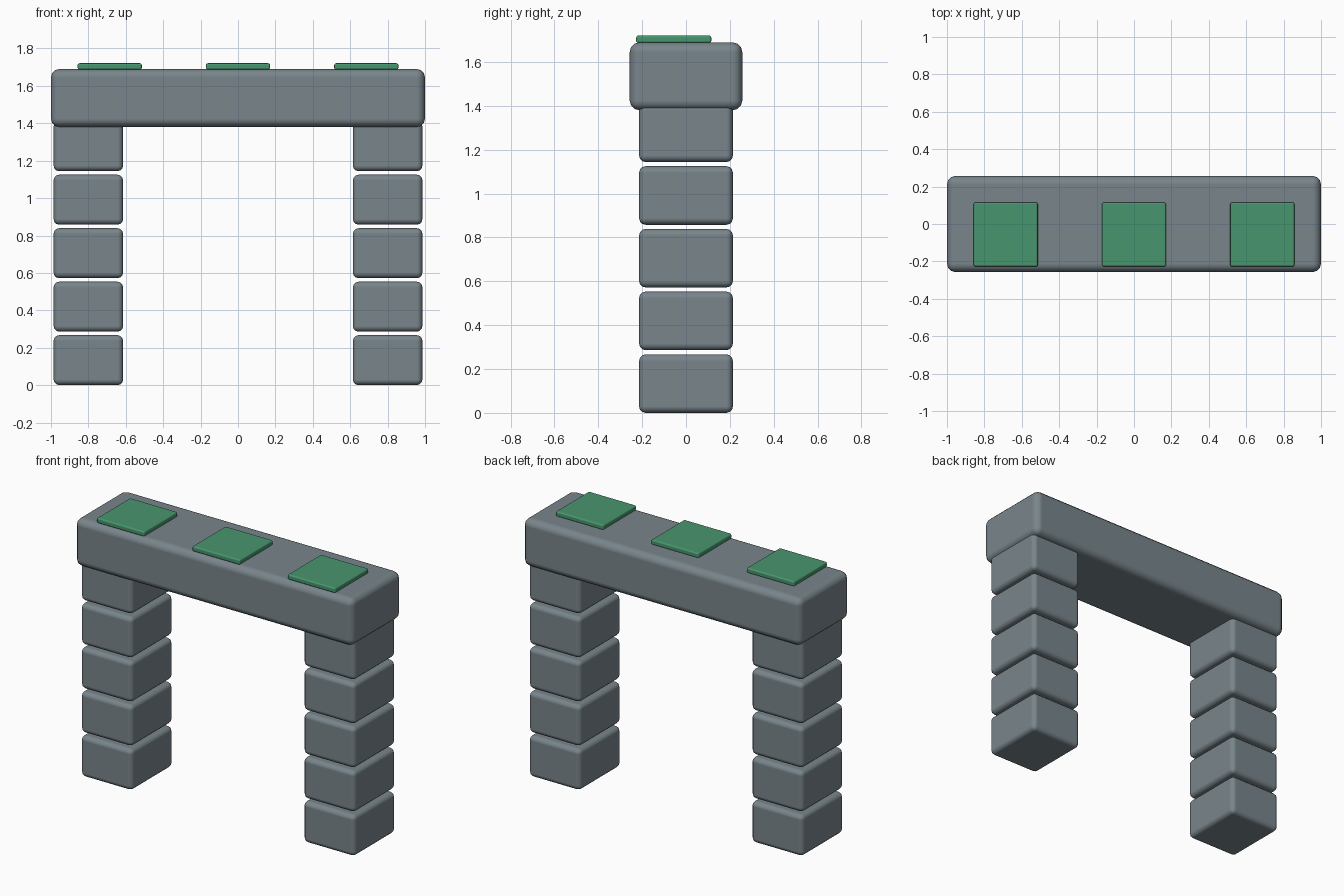
import bpy

if "Cube" in bpy.data.objects:
    bpy.data.objects.remove(bpy.data.objects["Cube"])


def make_material(name, color):
    mat = bpy.data.materials.new(name)
    mat.diffuse_color = (*color, 1)
    mat.use_nodes = True
    mat.node_tree.nodes["Principled BSDF"].inputs["Base Color"].default_value = mat.diffuse_color
    return mat


stone = make_material("blue_grey_stone", (0.19, 0.235, 0.26))
green = make_material("green_moss", (0.064, 0.30, 0.155))


def block(name, center, size, radius, material, segments=3):
    """Box with rounded edges and flat-looking faces."""
    bpy.ops.mesh.primitive_cube_add(size=1, location=center)
    ob = bpy.context.object
    ob.name = name
    ob.scale = size
    bpy.ops.object.transform_apply(location=False, rotation=False, scale=True)
    bpy.ops.object.shade_smooth()
    bevel = ob.modifiers.new("rounded_edges", 'BEVEL')
    bevel.width = radius
    bevel.segments = segments
    bevel.harden_normals = True
    ob.data.materials.append(material)
    return ob


# Two pillars of five stacked stones
STONE_H, PITCH = 0.267, 0.286
for side, x in (("left", -0.8), ("right", 0.8)):
    for i in range(5):
        block(f"{side}_pillar_stone_{i + 1}", (x, 0, STONE_H / 2 + i * PITCH),
              (0.372, 0.428, STONE_H), 0.03, stone)

# Lintel across the pillars
block("lintel", (0, 0, 1.535), (2.0, 0.514, 0.31), 0.045, stone)

# Moss patches on the lintel, set toward the front
for i in range(3):
    block(f"moss_patch_{i + 1}", ((i - 1) * 0.686, -0.056, 1.704),
          (0.343, 0.343, 0.034), 0.01, green)
